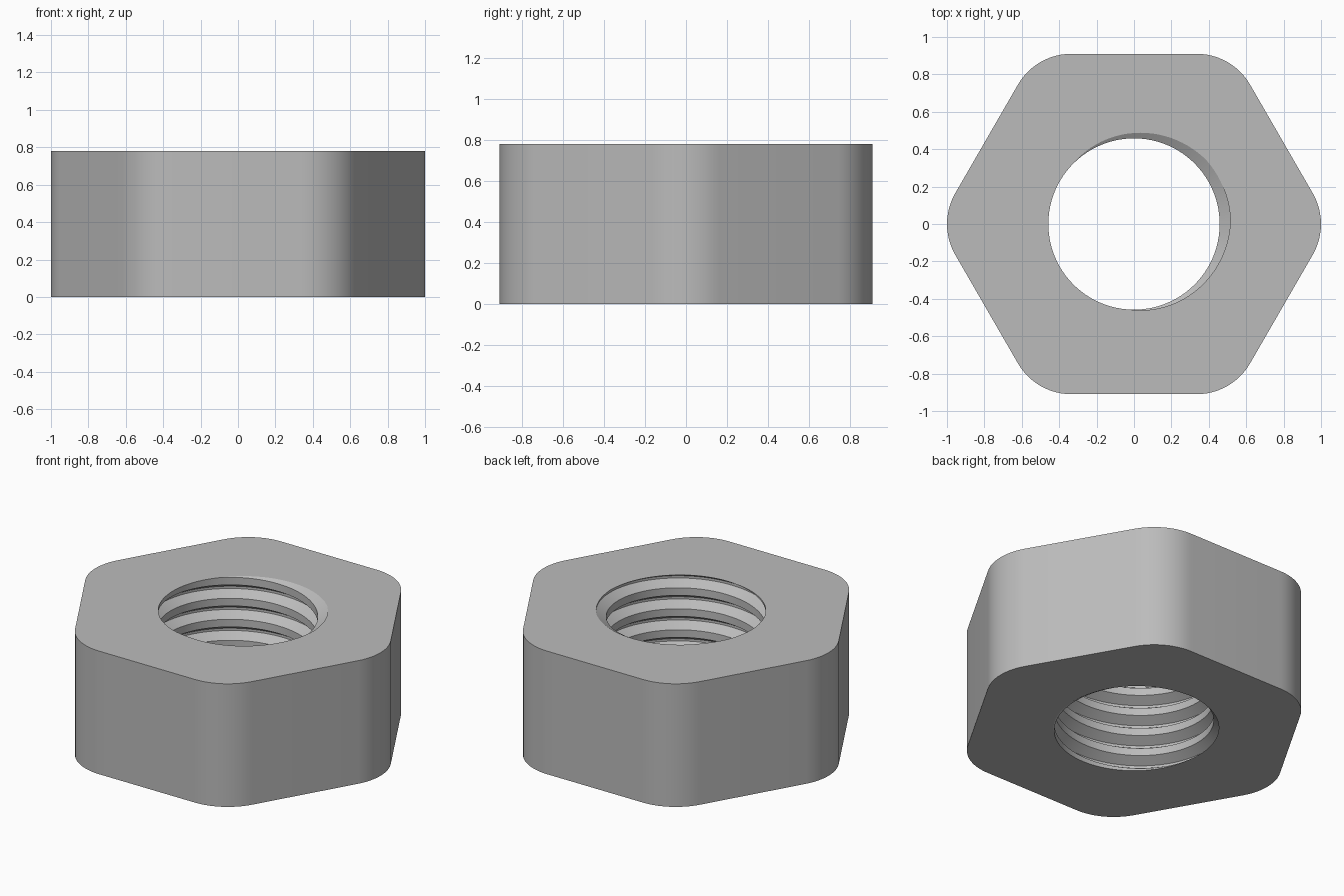
import bpy, bmesh
from math import pi, cos, sin, radians

default = bpy.data.objects.get("Cube")
if default:
    bpy.data.objects.remove(default)

HEIGHT = 0.78
FLAT = 0.91          # centre to flat side
FILLET = 0.33        # corner rounding radius
MINOR, MAJOR = 0.458, 0.516
PITCH = 0.133
STEPS = 96           # segments per thread turn
PHASE = radians(22)  # direction of the thread groove at the top face

steel = bpy.data.materials.new("steel grey")
steel.use_nodes = True
grey = (0.5, 0.5, 0.5, 1)
steel.diffuse_color = grey
steel.node_tree.nodes["Principled BSDF"].inputs["Base Color"].default_value = grey

bm = bmesh.new()

# Threaded bore: a trapezoid profile swept along a right-handed helix
profile = [(-0.32, MINOR), (-0.055, MAJOR), (0.055, MAJOR), (0.32, MINOR)]
turns = int(HEIGHT / PITCH) + 4


def thread_point(step, offset, radius):
    angle = PHASE + 2 * pi * step / STEPS
    z = HEIGHT + PITCH * (step / STEPS - turns + 2 + offset)
    return bm.verts.new((radius * cos(angle), radius * sin(angle), z))


columns = [[thread_point(i, *p) for p in profile] for i in range(turns * STEPS)]
for i in range(len(columns) - 1):
    a, b = columns[i], columns[i + 1]
    for k in range(3):
        bm.faces.new((a[k], a[k + 1], b[k + 1], b[k]))
    # Crest joins this turn to the next one
    if i + 1 + STEPS < len(columns):
        c, d = columns[i + STEPS], columns[i + STEPS + 1]
        bm.faces.new((a[3], c[0], d[0], b[3]))

# Trim the thread to the top and bottom planes
for z, side in ((0, -1), (HEIGHT, 1)):
    bmesh.ops.bisect_plane(bm, geom=bm.verts[:] + bm.edges[:] + bm.faces[:], dist=1e-6,
                           plane_co=(0, 0, z), plane_no=(0, 0, side), clear_outer=True)

# Hexagonal wall with rounded corners
centre = (FLAT - FILLET) / cos(pi / 6)
outline = []
for corner in range(6):
    mid = corner * pi / 3
    for s in range(13):
        a = mid - pi / 6 + s / 12 * pi / 3
        outline.append((centre * cos(mid) + FILLET * cos(a),
                        centre * sin(mid) + FILLET * sin(a)))
low = [bm.verts.new((x, y, 0)) for x, y in outline]
high = [bm.verts.new((x, y, HEIGHT)) for x, y in outline]
for i in range(len(outline)):
    j = (i + 1) % len(outline)
    bm.faces.new((low[i], low[j], high[j], high[i]))

# Top and bottom faces around the bore
bmesh.ops.remove_doubles(bm, verts=bm.verts[:], dist=1e-5)
for z in (0, HEIGHT):
    rim = [e for e in bm.edges if e.is_boundary
           and all(abs(v.co.z - z) < 1e-4 for v in e.verts)]
    bmesh.ops.triangle_fill(bm, edges=rim, use_beauty=True, normal=(0, 0, 1 if z else -1))
bmesh.ops.recalc_face_normals(bm, faces=bm.faces[:])

mesh = bpy.data.meshes.new("hex_nut")
bm.to_mesh(mesh)
bm.free()
mesh.materials.append(steel)
nut = bpy.data.objects.new("hex_nut", mesh)
bpy.context.collection.objects.link(nut)
bpy.context.view_layer.objects.active = nut
nut.select_set(True)
bpy.ops.object.shade_smooth_by_angle(angle=radians(20))
